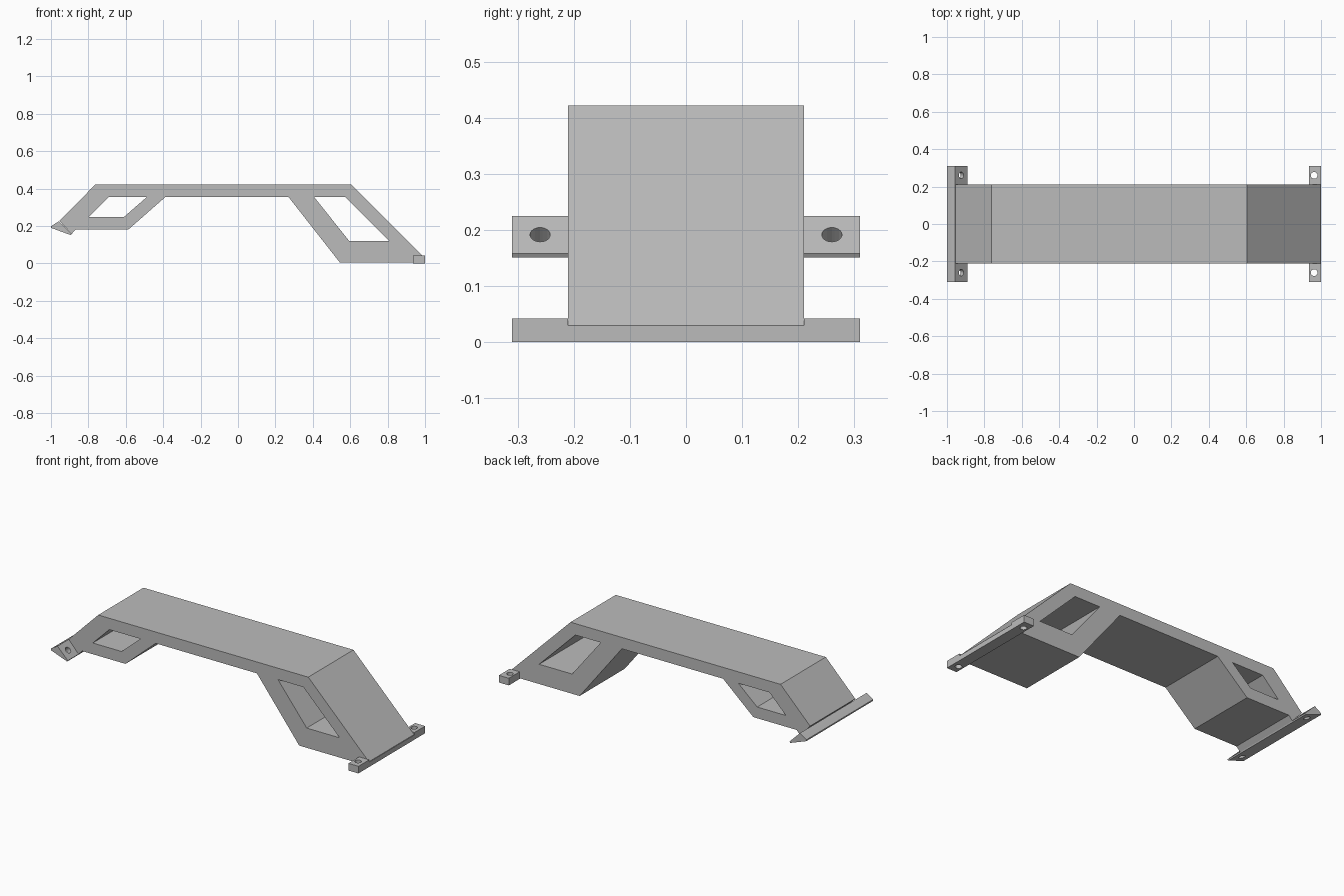
import bpy, bmesh
from math import pi
from mathutils import Matrix, Vector

cube = bpy.data.objects.get("Cube")
if cube:
    bpy.data.objects.remove(cube, do_unlink=True)

# Single grey material
grey = bpy.data.materials.new("plain_grey")
grey.use_nodes = True
grey.diffuse_color = (0.5, 0.5, 0.5, 1)
grey.node_tree.nodes["Principled BSDF"].inputs["Base Color"].default_value = (0.5, 0.5, 0.5, 1)


def make_object(name, bm):
    bmesh.ops.recalc_face_normals(bm, faces=bm.faces)
    mesh = bpy.data.meshes.new(name)
    bm.to_mesh(mesh)
    bm.free()
    mesh.materials.append(grey)
    obj = bpy.data.objects.new(name, mesh)
    bpy.context.collection.objects.link(obj)
    return obj


def prism(name, profile, half_width):
    """Extrude an (x, z) outline across y."""
    bm = bmesh.new()
    face = bm.faces.new([bm.verts.new((x, -half_width, z)) for x, z in profile])
    new = bmesh.ops.extrude_face_region(bm, geom=[face])["geom"]
    verts = [g for g in new if isinstance(g, bmesh.types.BMVert)]
    bmesh.ops.translate(bm, vec=(0, 2 * half_width, 0), verts=verts)
    return make_object(name, bm)


def hole_cutter(name, center, tilt):
    """Round drill, tilted about y."""
    bm = bmesh.new()
    place = Matrix.Translation(Vector(center)) @ Matrix.Rotation(tilt, 4, "Y")
    bmesh.ops.create_cone(bm, cap_ends=True, segments=24, radius1=0.018,
                          radius2=0.018, depth=0.4, matrix=place)
    return make_object(name, bm)


def cut(obj, cutters):
    """Subtract the cutters, bake the result and discard them."""
    for cutter in cutters:
        cutter.hide_render = True
        mod = obj.modifiers.new("cut", "BOOLEAN")
        mod.operation = "DIFFERENCE"
        mod.solver = "EXACT"
        mod.object = cutter
    graph = bpy.context.evaluated_depsgraph_get()
    baked = bpy.data.meshes.new_from_object(obj.evaluated_get(graph))
    obj.modifiers.clear()
    obj.data = baked
    for cutter in cutters:
        bpy.data.objects.remove(cutter, do_unlink=True)


# Bridge body with a window through each leg
body = prism("bridge_body", [
    (-0.954, 0.228), (-0.762, 0.422), (0.604, 0.422), (0.998, 0.03),
    (0.998, 0.004), (0.545, 0.004), (0.27, 0.355), (-0.388, 0.355),
    (-0.585, 0.182), (-0.866, 0.182), (-0.89, 0.157)], 0.21)
cut(body, [
    prism("short_leg_window", [(-0.69, 0.355), (-0.487, 0.355),
                               (-0.61, 0.248), (-0.797, 0.248)], 0.5),
    prism("tall_leg_window", [(0.407, 0.355), (0.572, 0.355),
                              (0.808, 0.12), (0.594, 0.12)], 0.5)])

# Angled mounting bar under the short leg
bar = prism("angled_mounting_bar", [
    (-1, 0.19), (-1, 0.198), (-0.977, 0.213), (-0.957, 0.225),
    (-0.89, 0.158), (-0.894, 0.151)], 0.31)
cut(bar, [hole_cutter("bar_hole", (-0.925, y, 0.19), pi / 4) for y in (-0.26, 0.26)])

# Flat mounting strip at the foot of the tall leg, with a raised tab at each end
strip = prism("flat_mounting_strip", [
    (0.935, 0), (1, 0), (1, 0.028), (0.935, 0.028)], 0.21)
for side, name in ((-1, "front_foot_tab"), (1, "back_foot_tab")):
    tab = prism(name, [(0.935, 0), (1, 0), (1, 0.042), (0.935, 0.042)], 0.05)
    tab.data.transform(Matrix.Translation((0, side * 0.26, 0)))
    cut(tab, [hole_cutter("tab_hole", (0.963, side * 0.26, 0.02), 0)])
